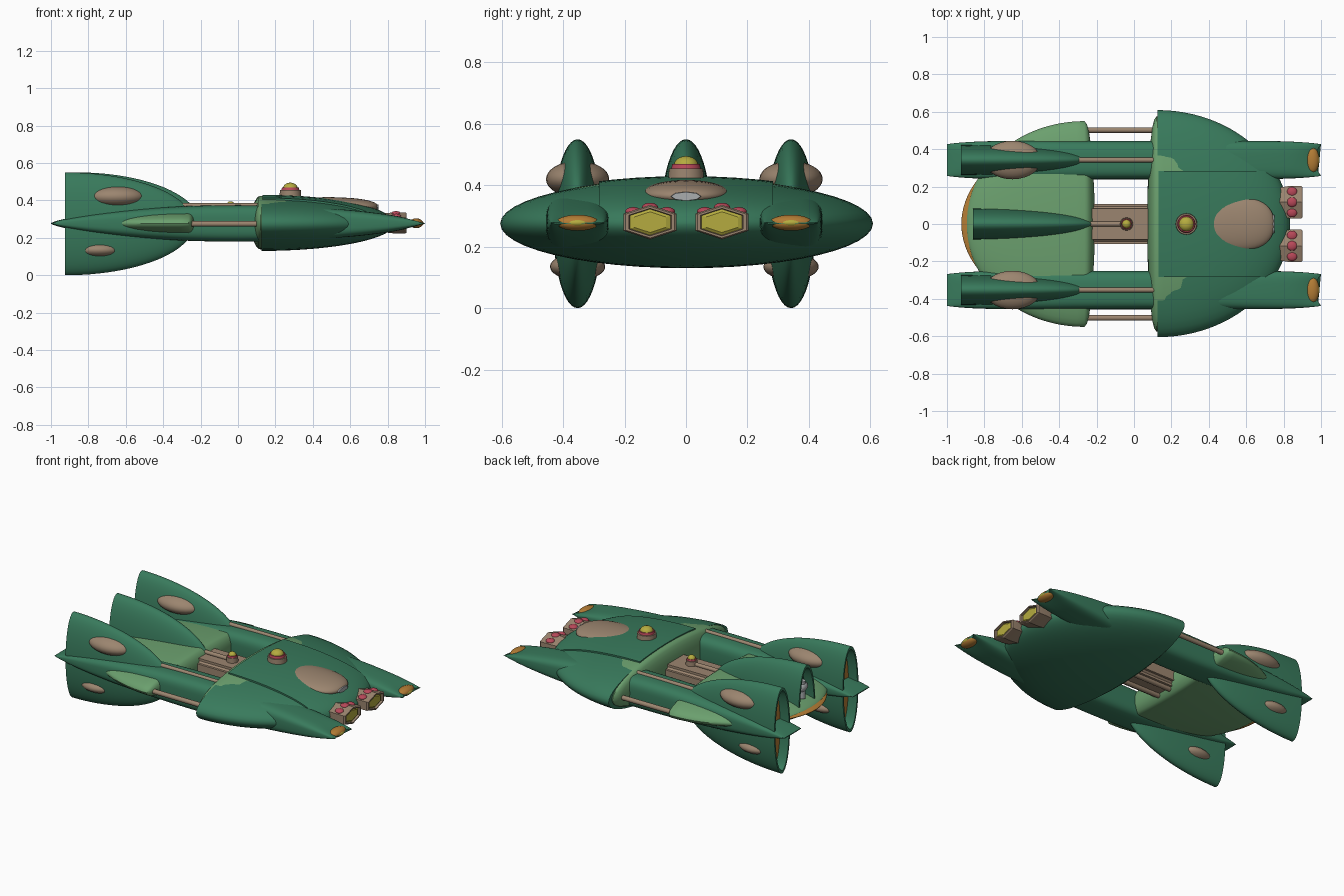
import bpy, bmesh
from math import sin, cos, pi, sqrt, copysign
from mathutils import Vector

if "Cube" in bpy.data.objects:
    bpy.data.objects.remove(bpy.data.objects["Cube"])


def mat(name, r, g, b):
    m = bpy.data.materials.new(name)
    m.diffuse_color = (r, g, b, 1)
    m.use_nodes = True
    m.node_tree.nodes["Principled BSDF"].inputs["Base Color"].default_value = m.diffuse_color
    return m


GREEN = mat("dark_green", .04, .195, .107)
LIGHT = mat("light_green", .147, .35, .156)
TAN = mat("tan", .33, .235, .16)
BRONZE = mat("bronze", .45, .2, .035)
YELLOW = mat("yellow", .46, .41, .05)
RED = mat("red", .48, .065, .1)
GREY = mat("grey", .4, .42, .43)
SHADE = mat("cavity_green", .02, .08, .05)


def finish(name, bm, *mats, angle=.7):
    bmesh.ops.recalc_face_normals(bm, faces=bm.faces)
    me = bpy.data.meshes.new(name)
    bm.to_mesh(me)
    bm.free()
    ob = bpy.data.objects.new(name, me)
    bpy.context.collection.objects.link(ob)
    for m in mats:
        me.materials.append(m)
    bpy.ops.object.select_all(action='DESELECT')
    ob.select_set(True)
    bpy.context.view_layer.objects.active = ob
    bpy.ops.object.shade_smooth_by_angle(angle=angle)
    return ob


def ring(x, y, z, hy, hz, p=2, n=48, turn=0):
    """Superellipse cross-section in the yz plane."""
    pts = []
    for i in range(n):
        c, s = cos(2 * pi * i / n + turn), sin(2 * pi * i / n + turn)
        pts.append(Vector((x, y + hy * copysign(abs(c) ** (2 / p), c),
                           z + hz * copysign(abs(s) ** (2 / p), s))))
    return pts


def loft(rings, last_mat=0):
    bm = bmesh.new()
    vs = [[bm.verts.new(p) for p in r] for r in rings]
    n = len(rings[0])
    for a, b in zip(vs, vs[1:]):
        for i in range(n):
            bm.faces.new((a[i], a[(i + 1) % n], b[(i + 1) % n], b[i]))
    bm.faces.new(vs[0])
    bm.faces.new(vs[-1]).material_index = last_mat
    return bm


def half_lens(x0, y, z, a, b, c, bulge=0):
    """Half ellipsoid from a base at x0, pointing along the sign of a, with a domed base."""
    s = copysign(1, a)
    rs = [ring(x0 - s * bulge * sqrt(1 - k * k), y, z, b * k, c * k)
          for k in (.03, .3, .55, .75, .9, .97)] if bulge else []
    for i in range(25):
        t = min(i / 24 * pi / 2, pi / 2 - .01)
        rs.append(ring(x0 + a * sin(t), y, z, b * cos(t), c * cos(t)))
    return rs


def cut(bm, co, no):
    g = bm.verts[:] + bm.edges[:] + bm.faces[:]
    r = bmesh.ops.bisect_plane(bm, geom=g, plane_co=co, plane_no=no, clear_outer=True)
    edges = [e for e in r['geom_cut'] if isinstance(e, bmesh.types.BMEdge)]
    bmesh.ops.holes_fill(bm, edges=edges)


def ball(name, m, loc, semi):
    bm = bmesh.new()
    bmesh.ops.create_uvsphere(bm, u_segments=28, v_segments=16, radius=1)
    bmesh.ops.scale(bm, vec=semi, verts=bm.verts)
    bmesh.ops.translate(bm, vec=loc, verts=bm.verts)
    return finish(name, bm, m)


def rod(name, m, x0, x1, y, z, r):
    return finish(name, loft([ring(x0, y, z, r, r, n=16), ring(x1, y, z, r, r, n=16)]), m)


def disc(name, m, x, y, z0, z1, r):
    bm = bmesh.new()
    bmesh.ops.create_cone(bm, cap_ends=True, segments=32, radius1=r, radius2=r * .93, depth=z1 - z0)
    bmesh.ops.translate(bm, vec=(x, y, (z0 + z1) / 2), verts=bm.verts)
    return finish(name, bm, m)


def turret(name, x, z, r, h):
    disc(name + "_base", TAN, x, 0, z - .03, z + h * .5, r)
    disc(name + "_ring", RED, x, 0, z + h * .5, z + h * .68, r * .8)
    ball(name + "_dome", YELLOW, (x, 0, z + h * .62), (r * .66, r * .66, h * .38))


# front hull: dark body, light upper skin, dark raised cover
finish("front_hull", loft(half_lens(.125, .002, .275, .71, .607, .145)), GREEN)
finish("front_hull_skin", loft(half_lens(.12, 0, .281, .58, .575, .143, bulge=.05)), LIGHT)
bm = loft(half_lens(.13, 0, .281, .7, .62, .149))
cut(bm, (0, .283, 0), (0, 1, 0))
cut(bm, (0, -.283, 0), (0, -1, 0))
cut(bm, (0, 0, .29), (0, 0, -1))
finish("front_hull_cover", bm, GREEN)

# rear hull with bronze stern rim
finish("rear_hull", loft(half_lens(-.265, 0, .278, -.635, .55, .09, bulge=.055)), LIGHT)
finish("stern_rim", loft(half_lens(-.265, 0, .278, -.658, .48, .042)), BRONZE)

# cockpit blister and its front window
rs = []
for i in range(25):
    u = max(-.995, min(.995, -cos(pi * i / 24)))
    k = (1 - abs(u) ** 2.6) ** (1 / 2.3)
    rs.append(ring(.545 + .205 * u, 0, .373 - .008 * u, .143 * k, .043 * k))
finish("cockpit", loft(rs), TAN)
finish("cockpit_window", loft([ring(.72, 0, .364, .055, .018, n=8),
                               ring(.752, 0, .364, .048, .014, n=8)]), GREY, angle=.3)

# turrets
turret("main_turret", .28, .415, .06, .08)
turret("small_turret", -.04, .335, .036, .06)

# central connector
bm = bmesh.new()
bmesh.ops.create_cube(bm, size=1)
bmesh.ops.scale(bm, vec=(.34, .215, .11), verts=bm.verts)
bmesh.ops.translate(bm, vec=(-.07, 0, .28), verts=bm.verts)
bmesh.ops.bevel(bm, geom=[e for e in bm.edges if abs(e.verts[0].co.x - e.verts[1].co.x) > .1],
                offset=.025, segments=3, affect='EDGES')
finish("connector", bm, TAN)
rod("connector_rod", TAN, -.26, -.05, 0, .342, .013)
for y in (-.05, .05):
    rod("connector_rib", TAN, -.23, .1, y, .225, .018)


def fin(name, x, y, z, a, b, c, inner):
    """Half-ellipsoid fin with a hollow stern."""
    rs = half_lens(x, y, z, a, b, c)
    hollow = [ring(x, y, z, b * .86, c * .93), ring(x + .06, y, z, b * .8, c * .9)]
    bm = loft(rs[::-1] + hollow, 1)
    return bm, (name, inner)


for y in (.342, -.353):
    # long side boom with forked nose
    rs = []
    for i in range(49):
        x = -cos(pi * i / 48)
        h = .0975 * max(.03, (1 - x * x) ** .7)
        w = .103 - .018 * abs(x) ** 8
        r = ring(x, y, .277, w, h, p=3.6)
        if x > .85:
            for p in r:
                p.x -= .035 * (x - .85) / .15 * (1 - ((p.y - y) / w) ** 2)
        rs.append(r)
    finish("boom", loft(rs), GREEN)
    ball("nose_lamp", BRONZE, (.953, y, .278), (.037, .07, .026))
    ball("nose_lamp_lens", YELLOW, (.972, y, .278), (.02, .04, .014))
    rod("boom_top_rod", TAN, -.38, .16, y, .373, .013)

    # tall tail fin and side blisters
    bm, (name, inner) = fin("tail_fin", -.925, y, .275, .69, .08, .275, BRONZE)
    finish(name, bm, GREEN, inner)
    ball("upper_blister", TAN, (-.65, y, .42), (.152, .103, .059))
    ball("lower_blister", TAN, (-.742, y, .135), (.114, .09, .043))

    # outer strut between the wing tips
    s = copysign(1, y)
    rod("wing_strut", TAN, -.3, .15, s * .502, .275, .015)
    rod("wing_strut_collar", GREEN, -.285, -.255, s * .502, .275, .024)

    # headlight housing, lens and red studs
    hy = s * .117

    def hexa(x, k):
        return ring(x, hy, .28, .1 * k, .056 * k, n=6, turn=pi / 6)
    finish("headlight", loft([hexa(.7, .8), hexa(.78, .9), hexa(.83, 1), hexa(.895, 1),
                              hexa(.902, .92), hexa(.902, .8), hexa(.885, .76)]), TAN, angle=.3)
    finish("headlight_lens", loft([hexa(.87, .76), hexa(.889, .76), hexa(.895, .6)]), YELLOW, angle=.3)
    for k in (-1, 0, 1):
        ball("headlight_stud", RED, (.845, hy + k * .055, .329 - abs(k) * .014), (.027, .026, .014))

# centre fin, upper half only, with an engine post in its hollow
bm, (name, inner) = fin("centre_fin", -.862, 0, .275, .66, .083, .275, SHADE)
cut(bm, (0, 0, .27), (0, 0, -1))
finish(name, bm, GREEN, inner)
disc("engine_post", GREY, -.825, 0, .33, .44, .022)
ball("engine_core", GREY, (-.825, 0, .4), (.03, .045, .03))
